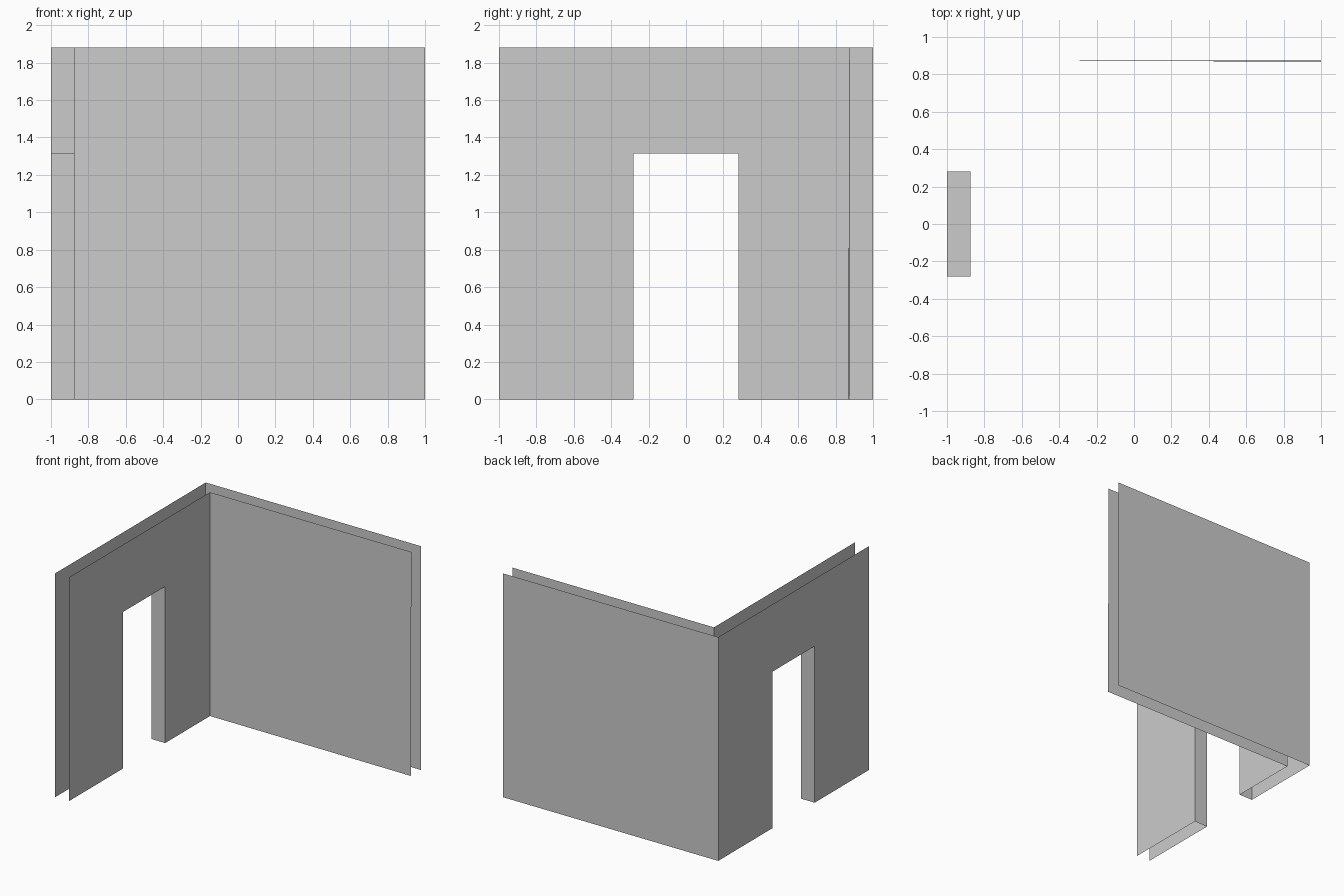
import bpy

if "Cube" in bpy.data.objects:
    bpy.data.objects.remove(bpy.data.objects["Cube"])

H, DOOR_H = 1.88, 1.315          # wall and doorway heights
DOOR = (-0.28, 0.28)             # doorway sides along y
OUT, INN = -1.0, -0.873          # outer and inner skins of the door wall


def make(name, verts, faces):
    mesh = bpy.data.meshes.new(name)
    mesh.from_pydata(verts, [], faces)
    mesh.update()
    obj = bpy.data.objects.new(name, mesh)
    bpy.context.collection.objects.link(obj)
    return obj


def skin(x, end):
    """Door wall outline in the yz plane, facing +x."""
    a, b = DOOR
    outline = [(-1, 0), (a, 0), (a, DOOR_H), (b, DOOR_H), (b, 0), (end, 0), (end, H), (-1, H)]
    return [(x, y, z) for y, z in outline]


# Door wall: two open skins joined only by the doorway reveal
inner = list(range(8))
outer = list(range(15, 7, -1))
reveal = [(i, i + 8, i + 9, i + 1) for i in (1, 2, 3)]
make("door_wall", skin(INN, 0.875) + skin(OUT, 1), [inner, outer] + reveal)

# Plain back wall: outer skin, and inner skin that tapers very slightly
make("back_wall_outer", [(-1, 1, 0), (-1, 1, H), (1, 1, H), (1, 1, 0)], [(0, 1, 2, 3)])
make("back_wall_inner",
     [(INN, 0.875, 0), (1, 0.868, 0), (1, 0.873, H), (INN, 0.875, H)], [(0, 1, 2, 3)])
